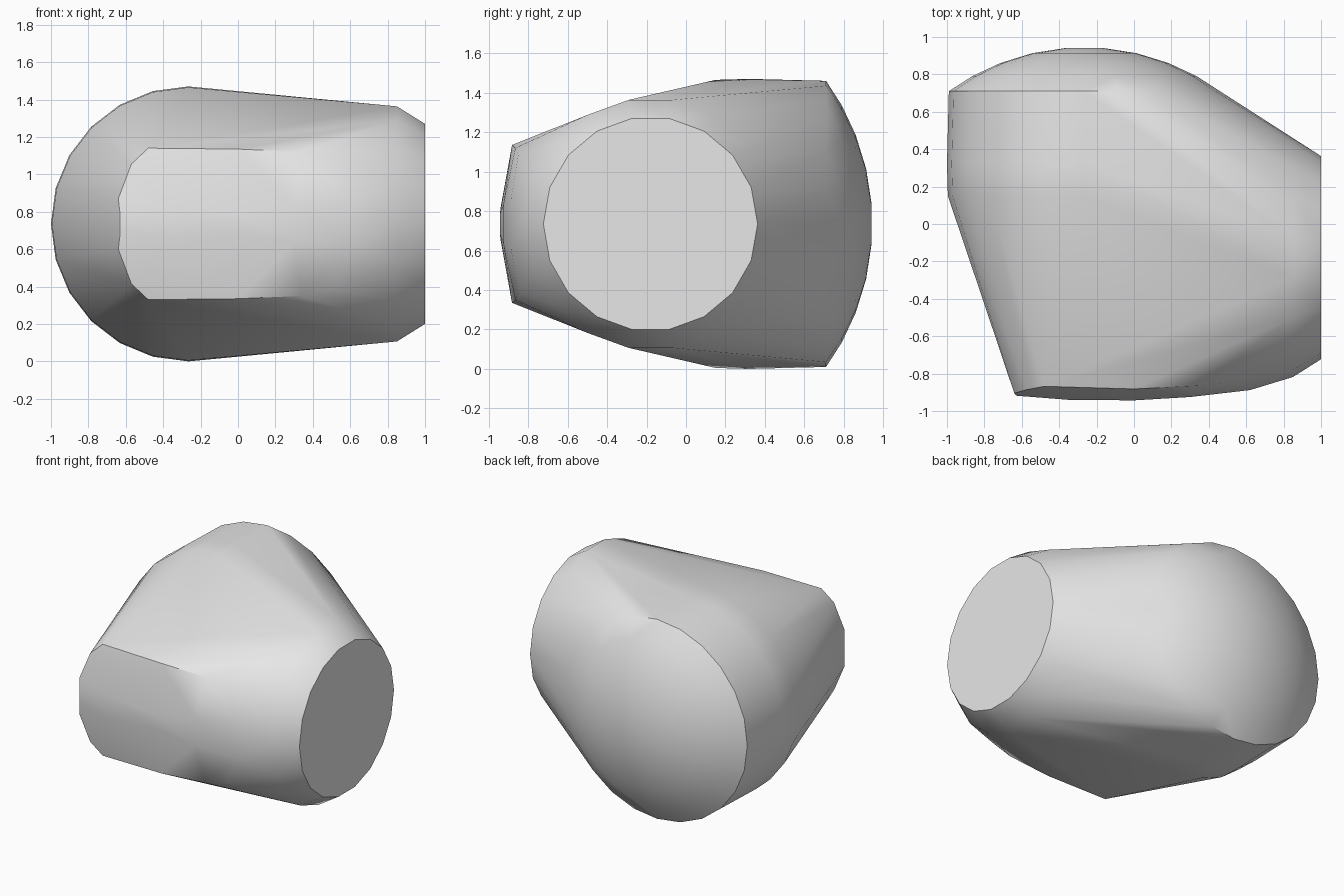
import bpy, bmesh, math
from mathutils import Vector

default = bpy.data.objects.get("Cube")
if default:
    bpy.data.objects.remove(default, do_unlink=True)

MID = 0.735          # height of the horizontal symmetry plane
BARREL_X = -0.265    # axis of the big domed barrel (along y)
NOZZLE_Y = -0.18     # axis of the flat-ended side nozzle (along x)
points = []


def ring(axis, pos, centre, radius, count, turn=0.0):
    """Add a circle of points around the x or y axis."""
    for i in range(count):
        a = math.tau * (i + turn) / count
        u, z = centre + radius * math.cos(a), MID + radius * math.sin(a)
        points.append(Vector((pos, u, z) if axis == "x" else (u, pos, z)))


# Barrel body, slightly narrower at its rear rim
ring("y", 0.15, BARREL_X, 0.73, 24)
ring("y", 0.32, BARREL_X, 0.735, 24)
ring("y", 0.71, BARREL_X, 0.725, 24)

# Spherical cap closing the rear
cap_radius, cap_top = 1.24, 0.945
for r in (0.6, 0.45, 0.28, 0.1):
    y = cap_top - cap_radius + math.sqrt(cap_radius ** 2 - r * r)
    ring("y", y, BARREL_X, r, 24)

# Side nozzle: shoulder and flat end disc
ring("x", 0.85, NOZZLE_Y, 0.638, 18)
ring("x", 1.0, NOZZLE_Y, 0.543, 18)

# Bulged front panel: outline and crown, mirrored about the middle height
panel = [
    (-0.64, -0.905, 0.135), (-0.57, -0.885, 0.32), (-0.48, -0.868, 0.405),
    (0.0, -0.882, 0.4), (0.34, -0.865, 0.385), (0.5, -0.85, 0.35),
    (-0.63, -0.918, 0.05), (-0.35, -0.94, 0.08), (0.0, -0.943, 0.05),
    (0.3, -0.925, 0.1), (0.62, -0.888, 0.12),
]
for x, y, dz in panel:
    for side in (1, -1):
        points.append(Vector((x, y, MID + side * dz)))

# Wrap all sections in one convex skin
bm = bmesh.new()
for p in points:
    bm.verts.new(p)
hull = bmesh.ops.convex_hull(bm, input=bm.verts[:])
spare = {e for e in hull["geom_interior"] + hull["geom_unused"]
         if isinstance(e, bmesh.types.BMVert)}
bmesh.ops.delete(bm, geom=list(spare), context="VERTS")
bmesh.ops.dissolve_limit(bm, angle_limit=math.radians(0.5),
                         verts=bm.verts[:], edges=bm.edges[:])
bmesh.ops.recalc_face_normals(bm, faces=bm.faces[:])
mesh = bpy.data.meshes.new("rounded_hull")
bm.to_mesh(mesh)
bm.free()
body = bpy.data.objects.new("rounded_hull", mesh)
bpy.context.collection.objects.link(body)

# Single grey finish
grey = bpy.data.materials.new("light_grey")
grey.use_nodes = True
colour = (0.8, 0.8, 0.8, 1.0)
grey.diffuse_color = colour
for node in grey.node_tree.nodes:
    if node.type == "BSDF_PRINCIPLED":
        node.inputs["Base Color"].default_value = colour
mesh.materials.append(grey)

# Smooth shading that keeps the disc and panel edges crisp
bpy.ops.object.select_all(action="DESELECT")
body.select_set(True)
bpy.context.view_layer.objects.active = body
bpy.ops.object.shade_smooth_by_angle(angle=math.radians(40))
